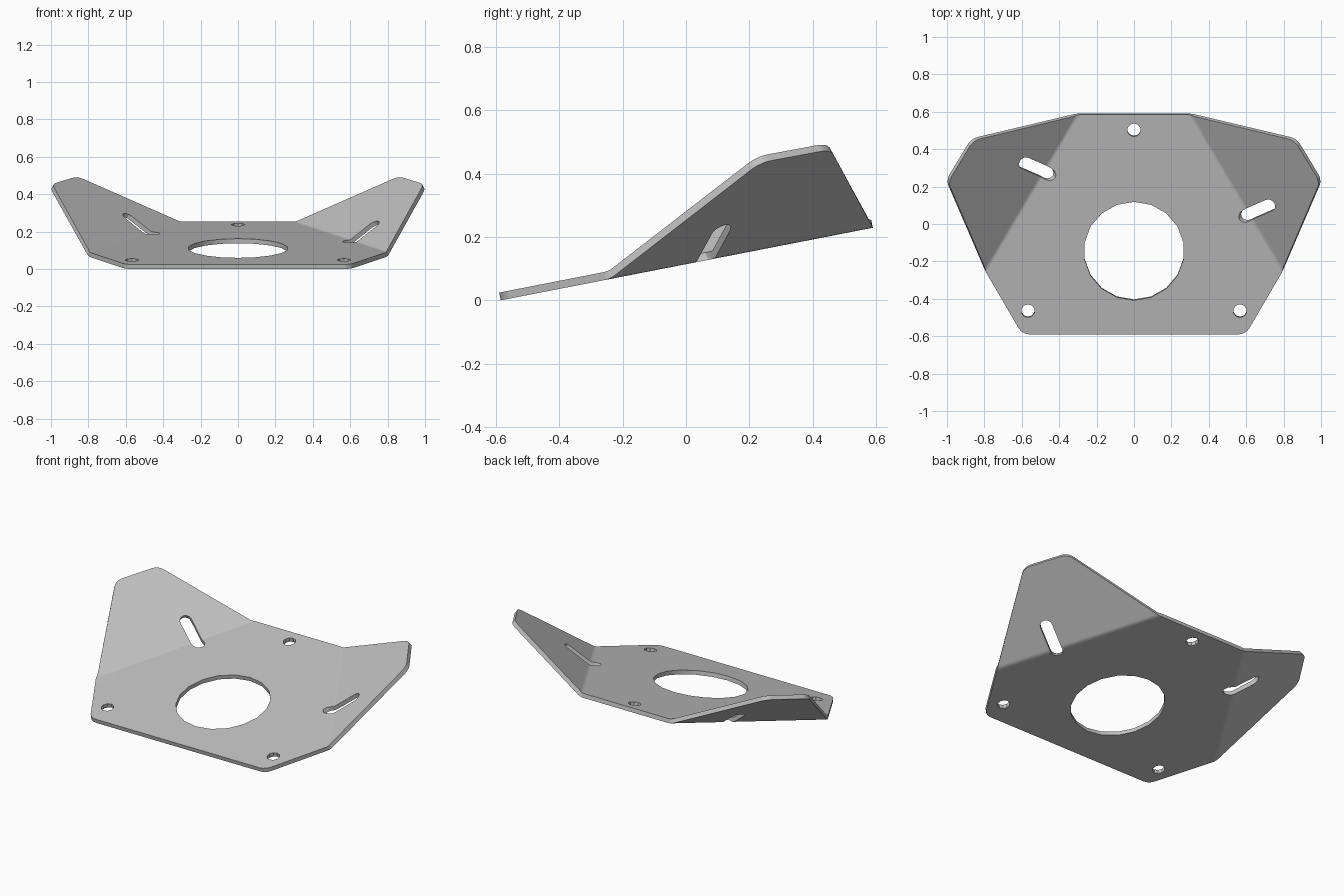
import bpy, bmesh, math
from mathutils import Vector, Matrix

default = bpy.data.objects.get("Cube")
if default:
    bpy.data.objects.remove(default, do_unlink=True)

THICK = 0.025
FRONT_Y, SLOPE = -0.585, 0.195

grey = bpy.data.materials.new("plain_grey_metal")
grey.use_nodes = True
colour = (0.53, 0.53, 0.53, 1)
grey.diffuse_color = colour
grey.node_tree.nodes["Principled BSDF"].inputs["Base Color"].default_value = colour


def on_base(x, y):
    return Vector((x, y, SLOPE * (y - FRONT_Y)))


# Key points of the underside, right half (-x)
fold_front = on_base(-0.80, -0.24)
fold_back = on_base(-0.31, 0.59)
base_corner = on_base(-0.598, FRONT_Y)
base_normal = Vector((0, -SLOPE, 1)).normalized()
fold_dir = (fold_back - fold_front).normalized()
wing_normal = (fold_dir).cross(Vector((-0.87, 0.457, 0.476)) - fold_front).normalized()


def on_wing(x, y):
    n, a = wing_normal, fold_front
    return Vector((x, y, a.z - (n.x * (x - a.x) + n.y * (y - a.y)) / n.z))


def mirror(v):
    return Vector((-v.x, v.y, v.z))


# Folded sheet: a tilted base with one raised wing on each side
bm = bmesh.new()
half = [base_corner, fold_front, fold_back, on_wing(-1.005, 0.235), on_wing(-0.87, 0.457)]
right = [bm.verts.new(p) for p in half]
left = [bm.verts.new(mirror(p)) for p in half]
bm.faces.new([right[0], left[0], left[1], left[2], right[2], right[1]])
for side in (right, left):
    bm.faces.new([side[1], side[2], side[4], side[3]])
bmesh.ops.recalc_face_normals(bm, faces=bm.faces)
bm.normal_update()
if bm.faces[:][0].normal.z < 0:
    bmesh.ops.reverse_faces(bm, faces=bm.faces)
corners = [s[i] for s in (right, left) for i in (0, 3, 4)]
bmesh.ops.bevel(bm, geom=corners, offset=0.035, offset_type='OFFSET', segments=3,
                profile=0.5, affect='VERTICES')
folds = [e for e in bm.edges if len(e.link_faces) == 2]
bmesh.ops.bevel(bm, geom=folds, offset=0.015, offset_type='OFFSET', segments=3,
                profile=0.5, affect='EDGES')
mesh = bpy.data.meshes.new("folded_plate")
bm.to_mesh(mesh)
bm.free()
plate = bpy.data.objects.new("folded_plate", mesh)
bpy.context.collection.objects.link(plate)
mesh.materials.append(grey)
solid = plate.modifiers.new("thickness", 'SOLIDIFY')
solid.thickness = THICK
solid.offset = 1
solid.use_even_offset = True

cutters = []


def add_cutter(name, outline, centre, x_axis, normal, depth):
    """Prism of the given outline, centred in the sheet along its normal."""
    y_axis = normal.cross(x_axis)
    frame = Matrix((x_axis, y_axis, normal)).transposed()
    middle = centre + normal * THICK / 2
    cb = bmesh.new()
    rings = [[cb.verts.new(middle + frame @ Vector((x, y, h))) for x, y in outline]
             for h in (-depth, depth)]
    cb.faces.new(rings[0][::-1])
    cb.faces.new(rings[1])
    n = len(outline)
    for i in range(n):
        j = (i + 1) % n
        cb.faces.new([rings[0][i], rings[0][j], rings[1][j], rings[1][i]])
    data = bpy.data.meshes.new(name)
    cb.to_mesh(data)
    cb.free()
    data.materials.append(grey)
    obj = bpy.data.objects.new(name, data)
    obj.hide_render = True
    bpy.context.collection.objects.link(obj)
    cutters.append(obj)


def circle(radius, sides):
    steps = [math.tau * i / sides + math.pi / 2 for i in range(sides)]
    return [(radius * math.cos(a), radius * math.sin(a)) for a in steps]


def slot(length, radius, steps=6):
    pts = []
    for sign in (1, -1):
        for i in range(steps + 1):
            a = math.pi * (i / steps - 0.5)
            pts.append((sign * (length / 2 + radius * math.cos(a)), sign * radius * math.sin(a)))
    return pts


# Large opening and three bolt holes in the base
across = Vector((1, 0, 0))
add_cutter("opening_cutter", circle(0.268, 18), on_base(0, -0.14), across, base_normal, 0.1)
for x, y in ((0, 0.507), (-0.567, -0.46), (0.567, -0.46)):
    add_cutter("bolt_hole_cutter", circle(0.036, 10), on_base(x, y), across, base_normal, 0.1)

# One slot across each fold, at a different height on each side
climb = wing_normal.cross(fold_dir).normalized()
outline = slot(0.165, 0.034)
add_cutter("right_slot_cutter", outline, on_wing(-0.535, 0.31), climb, wing_normal, 0.15)
add_cutter("left_slot_cutter", outline, mirror(on_wing(-0.675, 0.085)), mirror(climb),
           mirror(wing_normal), 0.15)

for c in cutters:
    cut = plate.modifiers.new("cut", 'BOOLEAN')
    cut.operation = 'DIFFERENCE'
    cut.solver = 'EXACT'
    cut.object = c

# Apply the cuts, drop the cutters and shade
bpy.ops.object.select_all(action='DESELECT')
plate.select_set(True)
bpy.context.view_layer.objects.active = plate
for name in [m.name for m in plate.modifiers]:
    bpy.ops.object.modifier_apply(modifier=name)
for c in cutters:
    bpy.data.objects.remove(c, do_unlink=True)
bpy.ops.object.shade_smooth_by_angle(angle=math.radians(25))
weighted = plate.modifiers.new("even_shading", 'WEIGHTED_NORMAL')
weighted.keep_sharp = True
